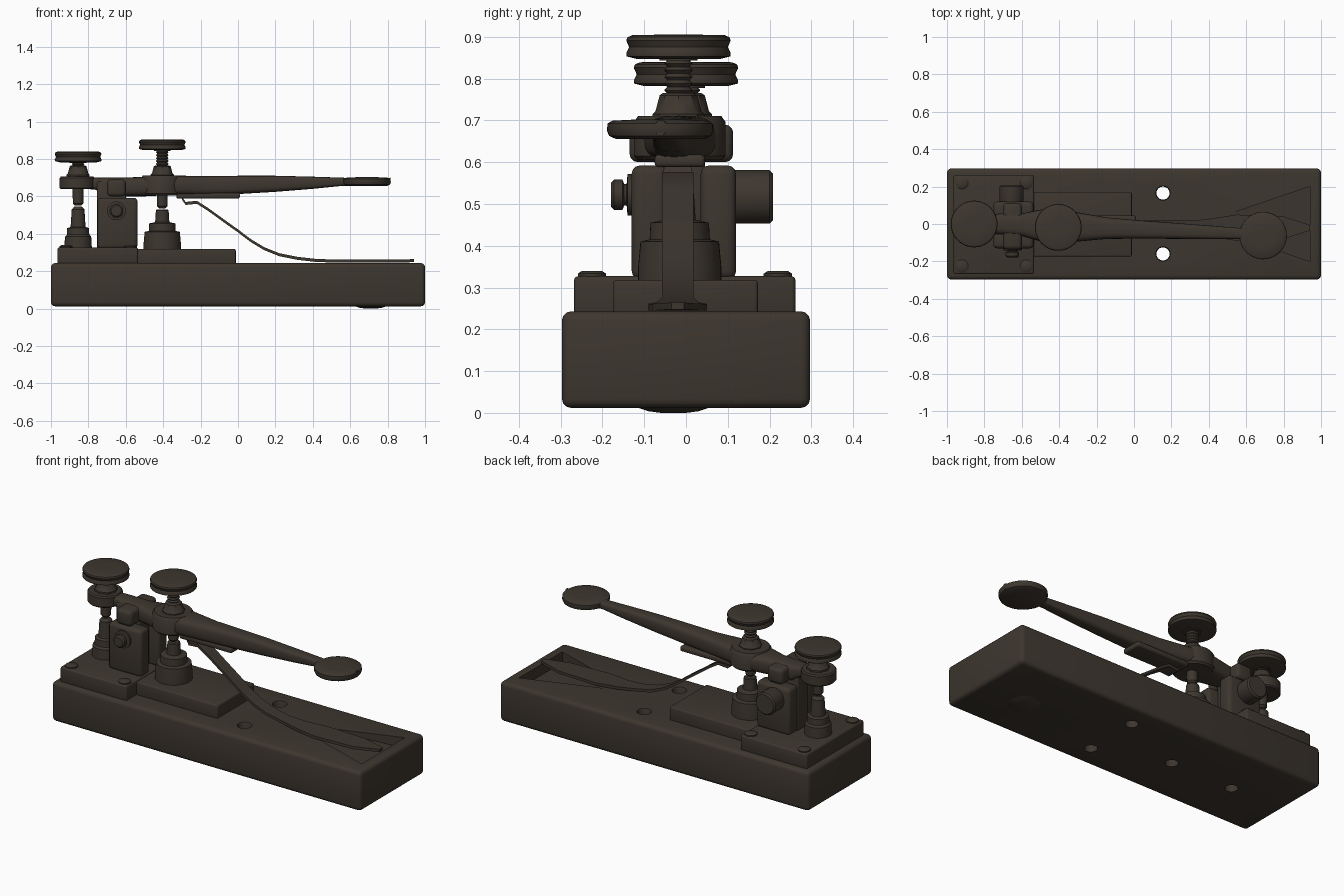
import bpy, bmesh, math
from mathutils import Matrix, Vector

if "Cube" in bpy.data.objects:
    bpy.data.objects.remove(bpy.data.objects["Cube"])

mat = bpy.data.materials.new("dark bronze brown")
mat.diffuse_color = (0.047, 0.037, 0.028, 1)
mat.use_nodes = True
mat.node_tree.nodes["Principled BSDF"].inputs["Base Color"].default_value = mat.diffuse_color


def finish(name, bm, bevel=0, angle=35):
    bmesh.ops.recalc_face_normals(bm, faces=bm.faces[:])
    me = bpy.data.meshes.new(name)
    bm.to_mesh(me)
    bm.free()
    ob = bpy.data.objects.new(name, me)
    bpy.context.collection.objects.link(ob)
    me.materials.append(mat)
    bpy.ops.object.select_all(action='DESELECT')
    bpy.context.view_layer.objects.active = ob
    ob.select_set(True)
    if bevel:
        m = ob.modifiers.new("bevel", 'BEVEL')
        m.width, m.segments = bevel, 3
        bpy.ops.object.modifier_apply(modifier=m.name)
    bpy.ops.object.shade_smooth_by_angle(angle=math.radians(angle))
    return ob


def box(name, x, y, z, bevel=0.008):
    bm = bmesh.new()
    bmesh.ops.create_cube(bm, size=1)
    for v in bm.verts:
        v.co = Vector((x[0] + (v.co.x + .5) * (x[1] - x[0]),
                       y[0] + (v.co.y + .5) * (y[1] - y[0]),
                       z[0] + (v.co.z + .5) * (z[1] - z[0])))
    return finish(name, bm, bevel)


def loft(name, rings, angle=35):
    """Skin a list of equal-length point rings, with capped ends."""
    bm = bmesh.new()
    rs = [[bm.verts.new(p) for p in r] for r in rings]
    n = len(rs[0])
    for a, b in zip(rs, rs[1:]):
        for i in range(n):
            bm.faces.new((a[i], a[(i + 1) % n], b[(i + 1) % n], b[i]))
    bm.faces.new(rs[0])
    bm.faces.new(rs[-1])
    return finish(name, bm, 0, angle)


def turned(name, x, y, profile, n=40):
    """Lathe a (radius, z) profile round a vertical axis."""
    return loft(name, [[(x + r * math.cos(2 * math.pi * i / n),
                         y + r * math.sin(2 * math.pi * i / n), z)
                        for i in range(n)] for r, z in profile])


def turned_y(name, x, z, profile):
    """Lathe a (radius, y) profile round a front-to-back axis."""
    ob = turned(name, 0, 0, profile)
    ob.data.transform(Matrix.Translation((x, 0, z)) @ Matrix.Rotation(-math.pi / 2, 4, 'X'))
    return ob


def cut(target, cutter):
    m = target.modifiers.new("cut", 'BOOLEAN')
    m.operation, m.solver, m.object = 'DIFFERENCE', 'EXACT', cutter
    bpy.context.view_layer.objects.active = target
    bpy.ops.object.modifier_apply(modifier=m.name)
    bpy.data.objects.remove(cutter, do_unlink=True)


# Base block with screw holes and sloping recess
base = box("base", (-1, 1), (-.297, .297), (.012, .243), .022)
for hy in (.165, -.16):
    cut(base, turned("hole_cutter", .155, hy,
                     [(.035, -.1), (.035, .23), (.042, .25), (.042, .3)], 24))
for hx in (-.26, -.66):
    cut(base, turned("blind_hole_cutter", hx, -.01, [(.035, -.1), (.035, .09)], 24))
cut(base, loft("recess_cutter", [
    [(.5, -.05, .241), (.5, .05, .241), (.5, .05, .3), (.5, -.05, .3)],
    [(.94, -.2, .18), (.94, .2, .18), (.94, .2, .3), (.94, -.2, .3)]]))
bpy.context.view_layer.objects.active = base
base.select_set(True)
bpy.ops.object.shade_smooth_by_angle(angle=math.radians(35))
turned("underside_lump", .71, -.03, [(.09, .014), (.06, .004), (.03, 0)], 20)

# Mounting plates and their screws
box("rear_plate", (-.965, -.535), (-.268, .262), (.235, .327), .01)
box("anvil_plate", (-.54, -.012), (-.174, .172), (.235, .318), .008)
for px in (-.92, -.575):
    for py in (-.225, .22):
        turned("plate_screw", px, py, [(.034, .32), (.034, .333), (.025, .339)], 20)

# Hinge cheeks, web and axle
for name, y in (("front_cheek", (-.13, -.045)), ("back_cheek", (.035, .12))):
    box(name, (-.752, -.537), y, (.32, .592), .02)
box("hinge_web", (-.754, -.6), (-.055, .045), (.32, .68), .012)
turned_y("axle_screw", -.65, .522, [(.028, -.18), (.036, -.172), (.036, -.152),
                                    (.026, -.148), (.026, -.142), (.05, -.14), (.05, -.12)])
turned_y("axle_drum", -.655, .517, [(.06, .1), (.064, .11), (.064, .2), (.056, .208)])


# Lever arm: elliptical-box sections tapering toward the finger pad
def section(x, hw, z0, z1, n=24, p=.6):
    y, zc, hz = -.012 - .04 * (x + .4), (z0 + z1) / 2, (z1 - z0) / 2
    out = []
    for i in range(n):
        c, s = math.cos(2 * math.pi * i / n), math.sin(2 * math.pi * i / n)
        out.append((x, y + hw * math.copysign(abs(c) ** p, c),
                    zc + hz * math.copysign(abs(s) ** p, s)))
    return out


loft("lever", [section(*s) for s in (
    (-.86, .045, .645, .7), (-.76, .045, .635, .7), (-.72, .055, .605, .7),
    (-.6, .06, .6, .7), (-.5, .085, .6, .705), (-.4, .095, .605, .71),
    (-.28, .075, .605, .71), (-.15, .058, .605, .708), (0, .05, .612, .71),
    (.2, .043, .624, .71), (.4, .036, .64, .705), (.55, .03, .655, .7),
    (.66, .03, .66, .695))], 50)
box("lever_crosspiece", (-.7, -.6), (-.135, .113), (.6, .69), .02)
turned("rear_boss", -.86, 0, [(.088, .638), (.094, .645), (.094, .697), (.088, .705)])
turned("contact_boss", -.41, -.015, [(.1, .605), (.11, .615), (.11, .695), (.1, .71)])

# Finger pad
turned("finger_pad", .69, -.062, [(.105, .655), (.122, .663), (.127, .675),
                                  (.126, .692), (.115, .699), (.06, .702)], 48)
pad_tip = [section(.78, .03, .665, .69), section(.815, .012, .665, .7)]
loft("pad_tip", pad_tip, 50)


# Adjusting screws: concave-rimmed knob, stem, lock nut, lower pin
def adjuster(name, x, y, top, pin):
    k = top - .058
    turned(name + "_knob", x, y, [(.1, k), (.124, k + .006), (.125, k + .014),
                                  (.118, k + .028), (.125, k + .044), (.122, k + .052),
                                  (.11, k + .057), (.05, k + .058)], 48)
    # threaded stem
    stem, z = [], .74
    while z < k:
        stem += [(.034, z), (.027, z + .008)]
        z += .016
    turned(name + "_stem", x, y, stem + [(.045, k - .004), (.045, k + .01)], 24)
    turned(name + "_nut", x, y, [(.062, .69), (.062, .715), (.055, .722), (.045, .76), (.036, .766)], 8)
    turned(name + "_pin", x, y, [(.016, pin), (.028, pin + .012), (.03, .66)], 24)


adjuster("rear", -.855, 0, .84, .55)
adjuster("contact", -.405, -.018, .905, .535)

# Stepped contact posts
turned("rear_post", -.855, 0, [(.074, .32), (.07, .385), (.06, .395), (.058, .43),
                               (.04, .436), (.034, .53), (.02, .545)])
turned("contact_anvil", -.405, -.015, [(.1, .31), (.1, .345), (.094, .41), (.072, .415),
                                       (.07, .455), (.038, .462), (.034, .525), (.028, .53)])

# Spring clip and curved leaf spring
box("spring_clip", (-.33, .01), (-.075, .045), (.588, .618), .01)
path = [(-.3, .59, .03), (-.28, .562, .036), (-.22, .568, .038), (-.16, .53, .038),
        (-.08, .472, .038), (0, .415, .038), (.07, .362, .038), (.14, .32, .038),
        (.22, .288, .038), (.32, .268, .038), (.42, .257, .05), (.55, .253, .07),
        (.8, .253, .06), (.94, .256, .015)]
loft("leaf_spring", [[(x, -.02 - w, z - .008), (x, -.02 + w, z - .008),
                      (x, -.02 + w, z + .008), (x, -.02 - w, z + .008)]
                     for x, z, w in path], 40)
